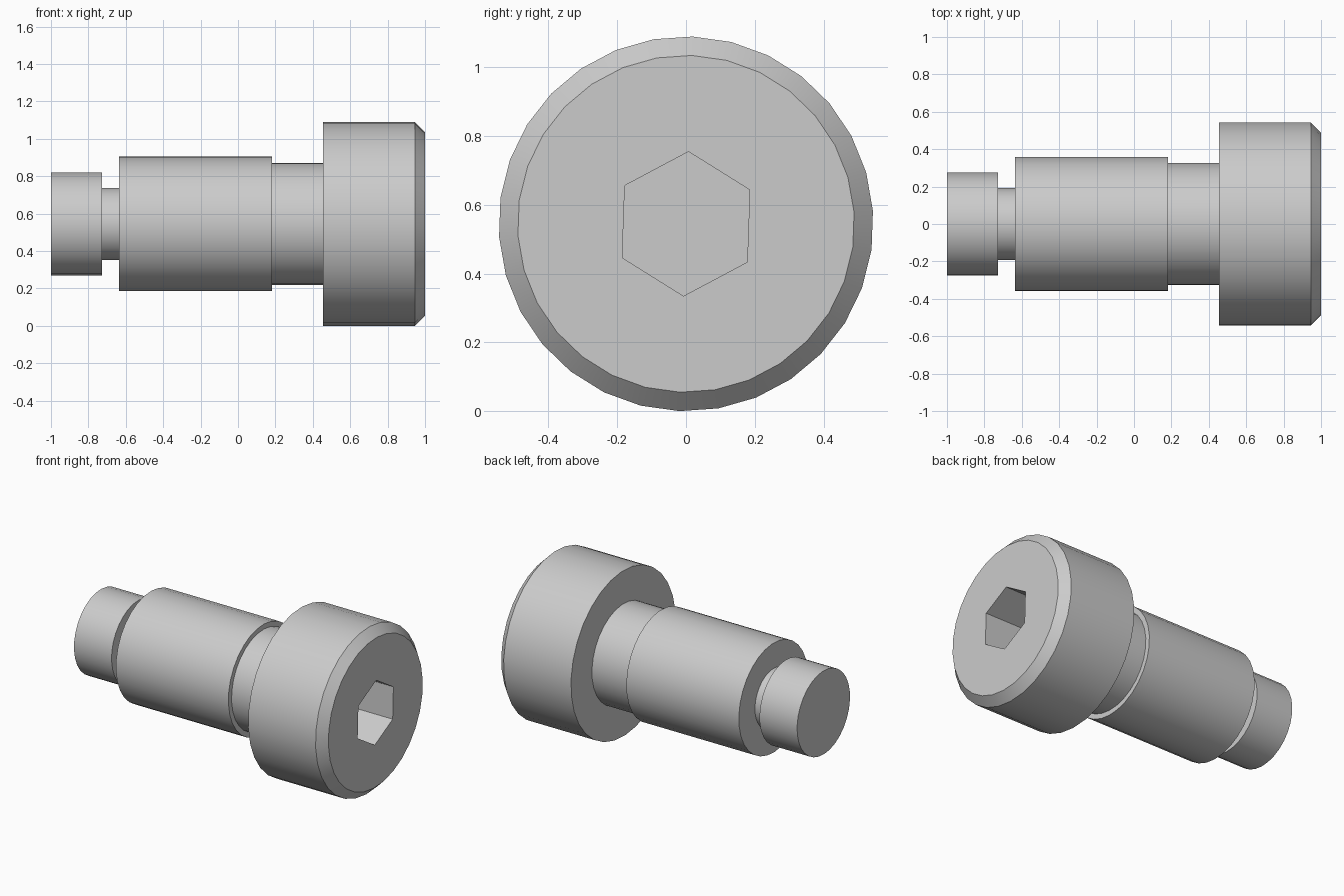
import bpy, bmesh, math

if "Cube" in bpy.data.objects:
    bpy.data.objects.remove(bpy.data.objects["Cube"])

SIDES = 30
AXIS_Z = 0.545
START = math.radians(88)

steel = bpy.data.materials.new("steel_grey")
steel.diffuse_color = (0.6, 0.6, 0.6, 1)
steel.use_nodes = True
steel.node_tree.nodes["Principled BSDF"].inputs["Base Color"].default_value = steel.diffuse_color


def ring(bm, x, radius, sides):
    """Regular loop of vertices around the bolt axis."""
    return [bm.verts.new((x,
                          radius * math.cos(START + math.tau * i / sides),
                          AXIS_Z + radius * math.sin(START + math.tau * i / sides)))
            for i in range(sides)]


def skin(bm, a, b):
    """Band of quads between two loops of equal count."""
    n = len(a)
    for i in range(n):
        j = (i + 1) % n
        bm.faces.new((a[i], a[j], b[j], b[i]))


def lathe(bm, profile, sides=SIDES):
    rings = [ring(bm, x, r, sides) for x, r in profile]
    for a, b in zip(rings, rings[1:]):
        skin(bm, a, b)
    return rings


def finish(name, bm):
    mesh = bpy.data.meshes.new(name)
    bm.to_mesh(mesh)
    bm.free()
    mesh.materials.append(steel)
    obj = bpy.data.objects.new(name, mesh)
    bpy.context.collection.objects.link(obj)
    bpy.ops.object.select_all(action='DESELECT')
    obj.select_set(True)
    bpy.context.view_layer.objects.active = obj
    bpy.ops.object.shade_smooth_by_angle(angle=math.radians(30))


# Shank: tip, relief neck, wide shoulder and undercut below the head
bm = bmesh.new()
rings = lathe(bm, [(-1, 0.275), (-0.727, 0.275), (-0.727, 0.193),
                   (-0.636, 0.193), (-0.636, 0.36), (0.182, 0.36),
                   (0.182, 0.327), (0.455, 0.327)])
bm.faces.new(list(reversed(rings[0])))
bmesh.ops.recalc_face_normals(bm, faces=bm.faces)
finish("shank", bm)

# Head: chamfered cylinder with a hexagonal socket sunk into its end
bm = bmesh.new()
outer = lathe(bm, [(0.455, 0.327), (0.455, 0.545), (0.945, 0.545), (1, 0.49)])[-1]
mouth, floor = lathe(bm, [(1, 0.21), (0.7, 0.21)], sides=6)
bm.faces.new(floor)

# End face: each hexagon side fans out to five rim segments
step = SIDES // 6
for i in range(6):
    a, b = mouth[i], mouth[(i + 1) % 6]
    rim = [outer[(i * step + k) % SIDES] for k in range(step + 1)]
    bm.faces.new([a] + rim + [b])
bmesh.ops.recalc_face_normals(bm, faces=bm.faces)
# The underside opening can mislead the normals, so check the end face
if any(f.normal.x < -0.9 and f.calc_center_median().x > 0.99 for f in bm.faces):
    bmesh.ops.reverse_faces(bm, faces=bm.faces)
finish("socket_head", bm)
